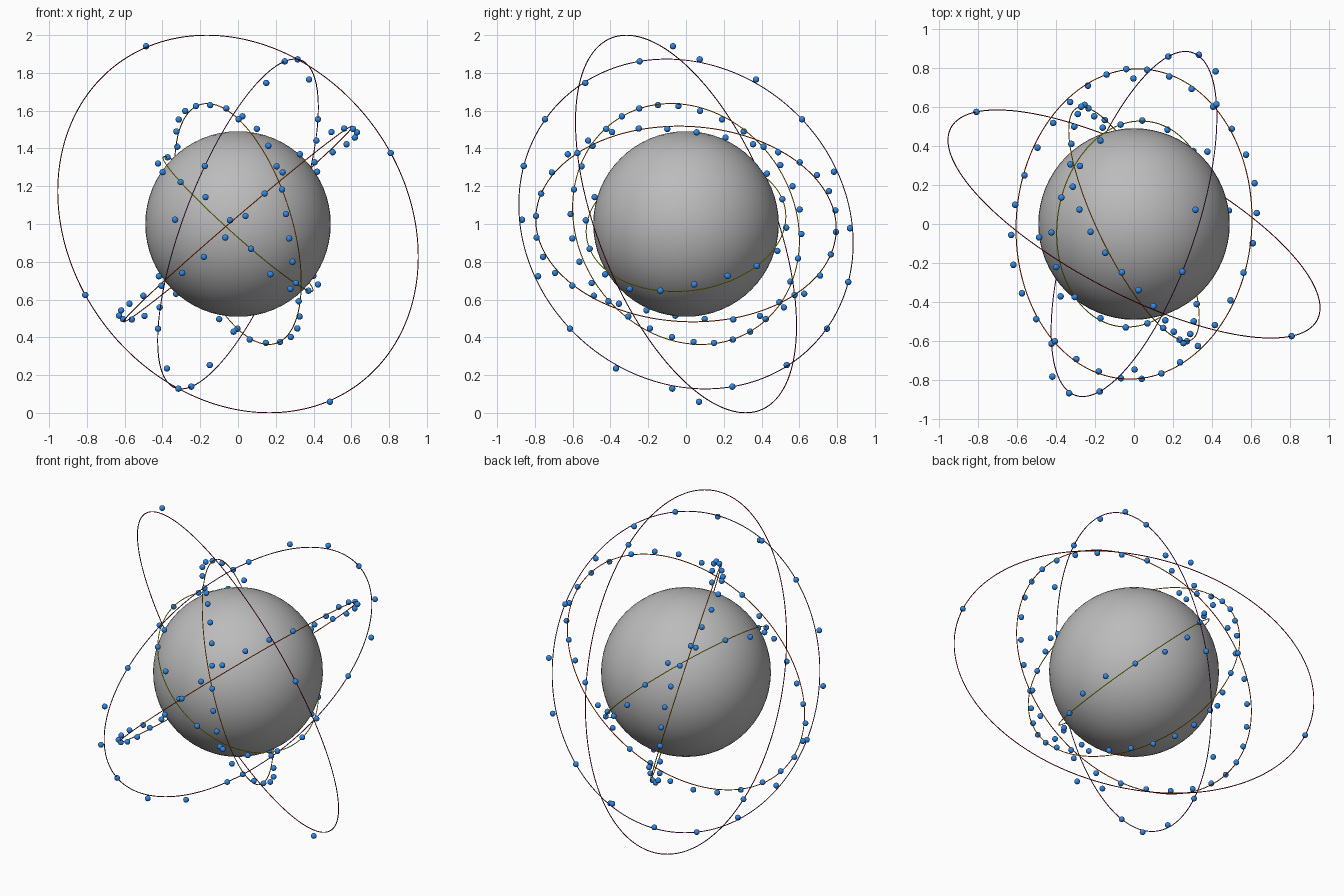
import bpy, bmesh, math
from mathutils import Vector, Matrix

default = bpy.data.objects.get("Cube")
if default:
    bpy.data.objects.remove(default, do_unlink=True)

CENTRE = Vector((0, 0, 1))
WOBBLE = 0.046        # beads weave above and below their ring
BEAD_RADIUS = 0.0168
WIRE_RADIUS = 0.0026


def material(name, rgb):
    m = bpy.data.materials.new(name)
    m.use_nodes = True
    m.diffuse_color = (*rgb, 1)
    m.node_tree.nodes["Principled BSDF"].inputs["Base Color"].default_value = (*rgb, 1)
    return m


def finish(obj, name, mat):
    obj.name = name
    obj.data.materials.append(mat)
    for p in obj.data.polygons:
        p.use_smooth = True


def add_ring(name, radius, normal, mat):
    bpy.ops.mesh.primitive_torus_add(
        location=CENTRE, rotation=normal.to_track_quat('Z', 'Y').to_euler(),
        major_radius=radius, minor_radius=WIRE_RADIUS,
        major_segments=192, minor_segments=8)
    finish(bpy.context.object, name, mat)


def add_beads(name, count, radius, normal, start, mat):
    # Evenly spaced beads that cross the ring plane six times per turn
    u = (start - normal * start.dot(normal)).normalized()
    v = normal.cross(u)
    bm = bmesh.new()
    for i in range(count):
        a = math.tau * i / count
        pos = CENTRE + radius * (math.cos(a) * u + math.sin(a) * v)
        pos += WOBBLE * math.sin(3 * a) * normal
        bmesh.ops.create_uvsphere(bm, u_segments=16, v_segments=10,
                                  radius=BEAD_RADIUS, matrix=Matrix.Translation(pos))
    mesh = bpy.data.meshes.new(name)
    bm.to_mesh(mesh)
    bm.free()
    obj = bpy.data.objects.new(name, mesh)
    bpy.context.collection.objects.link(obj)
    finish(obj, name, mat)


# Central ball
bpy.ops.mesh.primitive_uv_sphere_add(segments=64, ring_count=32, radius=0.491, location=CENTRE)
finish(bpy.context.object, "core_ball", material("grey", (0.5, 0.5, 0.5)))

# Rings from inside out: name, colour, radius, bead count, plane normal, first bead
blue = material("blue", (0.03, 0.25, 0.8))
shells = [
    ("first", "yellow", (0.8, 0.8, 0.0), 0.531, 18, (0.66, -0.1, 0.735), (-0.07, 0.51, 0.13)),
    ("second", "orange", (0.8, 0.3, 0.0), 0.663, 32, (0.863, 0.424, 0.274), (-0.235, 0.593, -0.183)),
    ("third", "red", (0.8, 0.06, 0.0), 0.796, 32, (-0.649, 0.04, 0.759), (0.135, -0.765, 0.167)),
    ("fourth", "purple", (0.22, 0.02, 0.25), 0.929, 18, (0.889, -0.304, -0.342), (-0.43, -0.61, -0.55)),
    ("fifth", "maroon", (0.22, 0.0, 0.01), 1.061, 4, (0.437, 0.834, 0.336), (0.8, -0.585, 0.37)),
]
for name, colour, rgb, radius, count, normal, start in shells:
    n = Vector(normal).normalized()
    add_ring(name + "_ring", radius, n, material(colour, rgb))
    add_beads(name + "_ring_beads", count, radius, n, Vector(start), blue)
